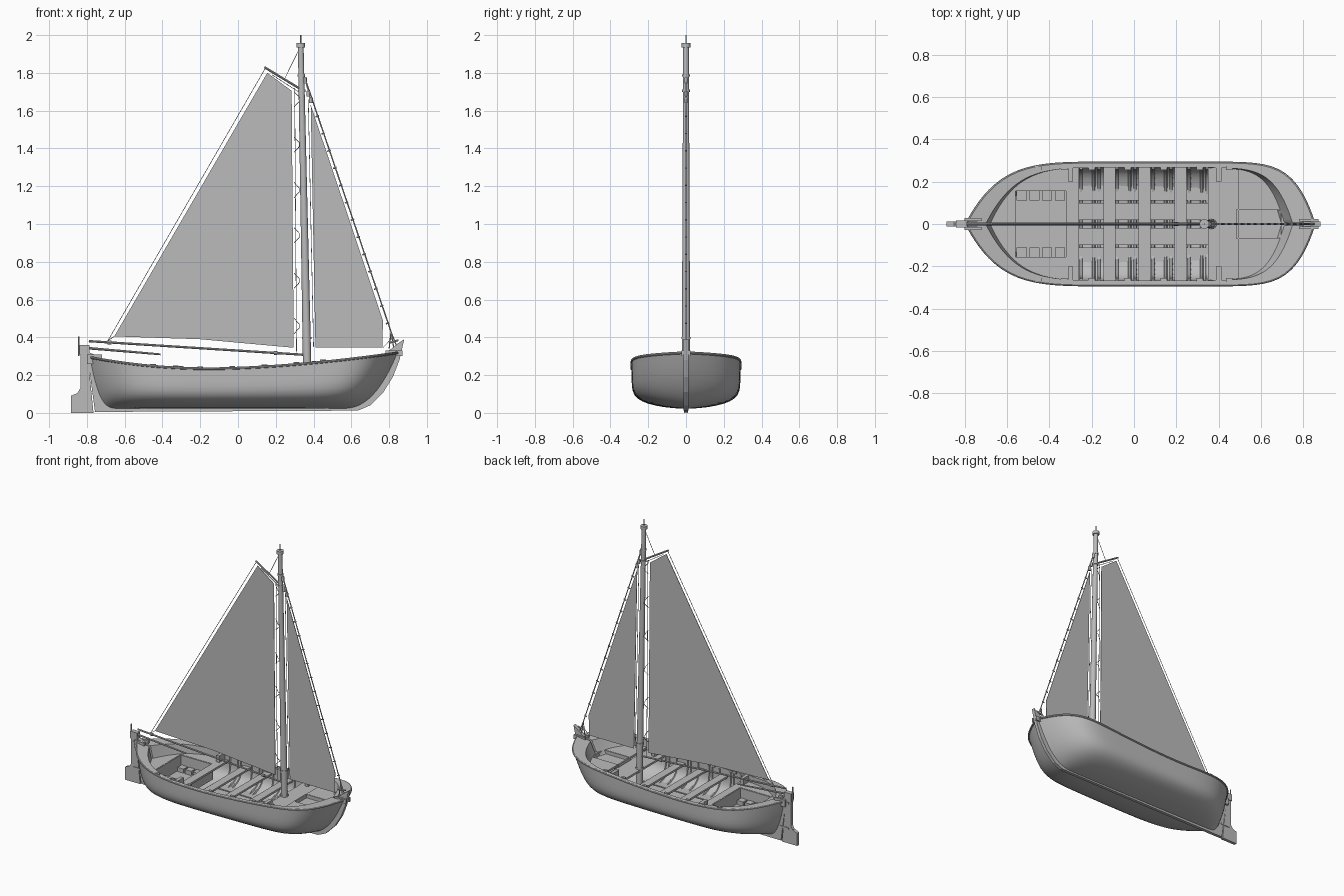
import bpy, bmesh, math
from mathutils import Vector

if "Cube" in bpy.data.objects:
    bpy.data.objects.remove(bpy.data.objects["Cube"], do_unlink=True)

grey = bpy.data.materials.new("plain_grey")
grey.use_nodes = True
grey.diffuse_color = (0.5, 0.5, 0.5, 1)
grey.node_tree.nodes["Principled BSDF"].inputs["Base Color"].default_value = (0.5, 0.5, 0.5, 1)


def finish(name, mesh, smooth=None):
    obj = bpy.data.objects.new(name, mesh)
    bpy.context.collection.objects.link(obj)
    mesh.materials.clear()
    mesh.materials.append(grey)
    if smooth:
        bpy.ops.object.select_all(action='DESELECT')
        obj.select_set(True)
        bpy.context.view_layer.objects.active = obj
        bpy.ops.object.shade_smooth_by_angle(angle=math.radians(smooth))
    return obj


def from_bmesh(name, bm, smooth=None):
    bmesh.ops.recalc_face_normals(bm, faces=bm.faces)
    mesh = bpy.data.meshes.new(name)
    bm.to_mesh(mesh)
    bm.free()
    return finish(name, mesh, smooth)


def plate(name, outline, thick, y=0):
    """Side-view outline (x, z) given a thickness across the boat."""
    bm = bmesh.new()
    face = bm.faces.new([bm.verts.new((x, y - thick / 2, z)) for x, z in outline])
    ext = bmesh.ops.extrude_face_region(bm, geom=[face])["geom"]
    bmesh.ops.translate(bm, vec=(0, thick, 0), verts=[v for v in ext if isinstance(v, bmesh.types.BMVert)])
    bmesh.ops.triangulate(bm, faces=[f for f in bm.faces if len(f.verts) > 4])
    return from_bmesh(name, bm)


def box(name, x0, x1, y0, y1, z0, z1):
    return plate(name, [(x0, z0), (x1, z0), (x1, z1), (x0, z1)], y1 - y0, (y0 + y1) / 2)


def tube(name, points, radius, end_radius=None, closed=False, res=2):
    """Round spar or rope through the points, optionally tapered."""
    curve = bpy.data.curves.new(name, 'CURVE')
    curve.dimensions = '3D'
    curve.bevel_depth = 1
    curve.bevel_resolution = res
    curve.use_fill_caps = True
    spline = curve.splines.new('POLY')
    spline.points.add(len(points) - 1)
    spline.use_cyclic_u = closed
    for i, p in enumerate(points):
        f = i / max(1, len(points) - 1)
        spline.points[i].co = (*p, 1)
        spline.points[i].radius = radius + ((end_radius or radius) - radius) * f
    temp = bpy.data.objects.new("temp", curve)
    bpy.context.collection.objects.link(temp)
    bpy.context.view_layer.update()
    mesh = bpy.data.meshes.new_from_object(temp.evaluated_get(bpy.context.evaluated_depsgraph_get()))
    bpy.data.objects.remove(temp, do_unlink=True)
    mesh.name = name
    return finish(name, mesh, 40)


def line(name, a, b, radius, end_radius=None, res=2):
    return tube(name, [(a[0], 0, a[1]), (b[0], 0, b[1])], radius, end_radius, res=res)


# Hull form: rounded plan, full bilges, rising sheer
def sheer(x):
    d = x + 0.15
    return 0.24 + (0.085 * d ** 1.7 if d > 0 else 0.15 * d * d)


def ends(h, inner):
    return (-0.66 - 0.13 * h ** 0.4 + 0.09 * inner,
            0.56 + 0.29 * h ** 0.45 - 0.10 * inner)


def breadth(s, h, inner):
    plan = 1 - abs(s) ** (9 if s > 0 else 5.5)
    section = (1 - (1 - h) ** 6) ** 0.6
    return (0.266 if inner else 0.288) * max(plan, 0.03) * section


def hull_point(s, h, inner):
    a, b = ends(h, inner)
    x = (a + b) / 2 + s * (b - a) / 2
    base = 0.045 if inner else 0.022
    return Vector((x, breadth(s, h, inner), base + h * (sheer(x) - base)))


def inner_half(x, z):
    h = min(1, max(0, (z - 0.045) / (sheer(x) - 0.045)))
    a, b = ends(h, 1)
    s = max(-1, min(1, (x - (a + b) / 2) / ((b - a) / 2)))
    return breadth(s, h, 1)


heights = [(j / 14) ** 2.5 for j in range(15)]
bm = bmesh.new()
rows = []
for i in range(65):
    s = math.sin(math.pi * (i / 64 - 0.5))
    loop = []
    for inner in (0, 1):
        half = [hull_point(s, h, inner) for h in heights]
        arc = [Vector((p.x, -p.y, p.z)) for p in reversed(half)] + half[1:]
        loop += arc if not inner else arc[::-1]
    rows.append([bm.verts.new(p) for p in loop])
n = len(rows[0])
for r0, r1 in zip(rows, rows[1:]):
    for k in range(n):
        bm.faces.new((r0[k], r0[(k + 1) % n], r1[(k + 1) % n], r1[k]))
for row in (rows[0], rows[-1]):
    for k in range(n // 2 - 1):
        bm.faces.new((row[k], row[k + 1], row[n - 2 - k], row[n - 1 - k]))
from_bmesh("hull", bm, 40)

# Rubbing strake around the gunwale
rim = [hull_point(math.sin(math.pi * (i / 48 - 0.5)), 1, 0) for i in range(49)]
rail = [(p.x, p.y, p.z - 0.006) for p in rim]
tube("rubbing_strake", rail + [(x, -y, z) for x, y, z in reversed(rail)], 0.007, closed=True)

# Keel, stem, stern post and rudder
plate("keel", [(-0.76, 0.005), (0.63, 0.012), (0.63, 0.04), (-0.74, 0.04)], 0.022)
plate("stem", [(0.58, 0.012), (0.64, 0.014), (0.70, 0.04), (0.77, 0.11), (0.82, 0.19), (0.855, 0.28),
               (0.88, 0.39), (0.85, 0.37), (0.80, 0.33), (0.78, 0.22), (0.70, 0.11), (0.58, 0.04)], 0.024)
plate("stern_post", [(-0.757, 0.005), (-0.65, 0.005), (-0.72, 0.14), (-0.74, 0.30), (-0.80, 0.325)], 0.022)
plate("rudder", [(-0.885, 0), (-0.765, 0), (-0.785, 0.2), (-0.795, 0.355), (-0.835, 0.355),
                 (-0.835, 0.13), (-0.85, 0.105), (-0.885, 0.09)], 0.022)
box("rudder_head", -0.84, -0.785, -0.016, 0.016, 0.31, 0.36)
line("rudder_pin", (-0.842, 0.3), (-0.842, 0.405), 0.004)
line("tiller", (-0.82, 0.345), (-0.41, 0.31), 0.007, 0.005)
for z in (0.1, 0.28):
    box("rudder_hinge", -0.82, -0.75, -0.015, 0.015, z, z + 0.012)


# Decking trimmed to the inside of the hull
def deck(name, x0, x1, z, gap=0, thick=0.014):
    count = 16
    for side in ((1, -1) if gap else (0,)):
        bm = bmesh.new()
        prev = None
        for i in range(count + 1):
            x = x0 + (x1 - x0) * i / count
            w = inner_half(x, z) + 0.004
            ya, yb = (-w, w) if not side else (side * gap, side * max(w, gap))
            ring = [bm.verts.new(p) for p in ((x, ya, z), (x, yb, z), (x, yb, z - thick), (x, ya, z - thick))]
            if prev:
                for k in range(4):
                    bm.faces.new((prev[k], prev[(k + 1) % 4], ring[(k + 1) % 4], ring[k]))
            else:
                bm.faces.new(ring)
            prev = ring
        bm.faces.new(prev)
        from_bmesh(name, bm)


def well(name, x0, x1, w, z0, z1):
    box(name + "_floor", x0, x1, -w, w, z0, z0 + 0.01)
    for side in (-1, 1):
        box(name + "_side", x0, x1, side * w - 0.005, side * w + 0.005, z0, z1)
    for x in (x0, x1):
        box(name + "_end", x - 0.005, x + 0.005, -w, w, z0, z1)


deck("stern_deck", -0.69, -0.565, 0.20)
deck("stern_side_deck", -0.565, -0.315, 0.20, 0.16)
deck("stern_thwart", -0.315, -0.26, 0.20)
well("cockpit", -0.565, -0.315, 0.16, 0.09, 0.198)
deck("mast_deck", 0.35, 0.49, 0.215)
deck("fore_side_deck", 0.49, 0.70, 0.235, 0.07)
deck("fore_deck_end", 0.70, 0.75, 0.235)
well("fore_hatch", 0.49, 0.70, 0.07, 0.20, 0.234)
for x in (-0.115, 0.05, 0.22):
    deck("thwart", x - 0.028, x + 0.028, 0.195)
for x in (-0.53, -0.47, -0.41, -0.35):
    box("cockpit_slat", x - 0.024, x + 0.024, -0.155, -0.11, 0.10, 0.13)
    box("cockpit_slat", x - 0.024, x + 0.024, 0.11, 0.155, 0.10, 0.13)

# Bottom boards, ribs and knees
for y in (-0.15, -0.06, 0.06, 0.15):
    box("bottom_board", -0.30, 0.42, y - 0.04, y + 0.04, 0.06, 0.068)
for x in (-0.25, -0.19, -0.165, -0.08, -0.02, 0.005, 0.09, 0.15, 0.175, 0.26, 0.32, 0.345):
    zs = [0.046 + (sheer(x) - 0.056) * h for h in heights]
    half = [(x, inner_half(x, z), z) for z in zs]
    tube("rib", [(a, -b, c) for a, b, c in reversed(half)] + half[1:], 0.008, res=1)
for side in (-1, 1):
    y0, y1 = sorted((side * 0.2, side * 0.268))
    for x in (-0.30, 0.40):
        box("knee", x - 0.012, x + 0.012, y0, y1, 0.19, sheer(x) + 0.004)
    for x in (-0.45, -0.33, -0.20, -0.03, 0.14, 0.31, 0.45):
        z = sheer(x)
        box("oar_pad", x - 0.015, x + 0.015, side * 0.263 - 0.008, side * 0.263 + 0.008, z - 0.01, z + 0.006)
    box("stern_cheek", -0.80, -0.72, side * 0.022 - 0.007, side * 0.022 + 0.007, 0.26, 0.31)
    box("bow_cheek", 0.78, 0.87, side * 0.018 - 0.006, side * 0.018 + 0.006, 0.30, 0.33)


# Mast and spars
def mast_x(z):
    return 0.367 - 0.035 * (z - 0.2) / 1.75


line("mast", (mast_x(0.06), 0.06), (mast_x(1.95), 1.95), 0.023, 0.015, res=6)
line("mast_truck", (0.332, 1.935), (0.332, 1.957), 0.023, res=6)
line("mast_pole", (0.332, 1.95), (0.332, 2.0), 0.003)
for z in (0.215, 0.39, 1.70, 1.78):
    line("mast_band", (mast_x(z), z), (mast_x(z), z + 0.012), 0.025 if z < 1 else 0.02, res=6)
line("boom", (-0.79, 0.38), (0.345, 0.308), 0.006)
line("gaff", (0.14, 1.83), (0.33, 1.715), 0.006)

# Sails
plate("main_sail", [(-0.655, 0.405), (-0.2, 0.39), (0.295, 0.345), (0.284, 1.705), (0.155, 1.80)], 0.003)
plate("fore_sail", [(0.41, 0.345), (0.765, 0.345), (0.767, 0.49), (0.57, 1.08), (0.385, 1.63)], 0.003)

# Rigging
for a, b in [((-0.69, 0.38), (0.142, 1.82)), ((0.31, 0.32), (0.30, 1.72)), ((0.245, 1.765), (0.326, 1.93)),
             ((0.40, 0.35), (0.372, 1.66)), ((0.388, 1.64), (0.345, 1.80)), ((0.18, 1.79), (0.32, 1.70)),
             ((-0.655, 0.405), (-0.70, 0.375)), ((0.767, 0.345), (0.82, 0.40))]:
    line("rope", a, b, 0.0018, res=1)
stay_top, stay_foot = Vector((0.345, 0, 1.80)), Vector((0.81, 0, 0.43))
tube("fore_stay", [stay_top, stay_foot], 0.0035)
for i in range(14):
    p = stay_top.lerp(stay_foot, (i + 1.5) / 15)
    tube("sail_hank", [p - Vector((0.012, 0, 0.004)), p + Vector((0.006, 0, 0.002))], 0.004)
for k in range(6):
    z = 0.42 + k * 0.24
    tube("luff_lacing", [(0.297, 0, z), (0.325, 0.012, z + 0.03), (0.325, -0.012, z + 0.05),
                         (0.297, 0, z + 0.08)], 0.002, res=1)
for x, z in [(0.372, 1.69), (0.385, 1.655), (0.355, 1.76)]:
    line("block", (x, z - 0.015), (x, z + 0.015), 0.009, res=4)
for x in (0.80, 0.825, 0.845):
    line("stay_tackle", (0.81, 0.43), (x, 0.34), 0.003)
line("tackle_bar", (0.80, 0.37), (0.85, 0.385), 0.005)
for x, z in [(0.2, 0.317), (-0.68, 0.373)]:
    line("boom_band", (x - 0.01, z), (x + 0.01, z), 0.01)
